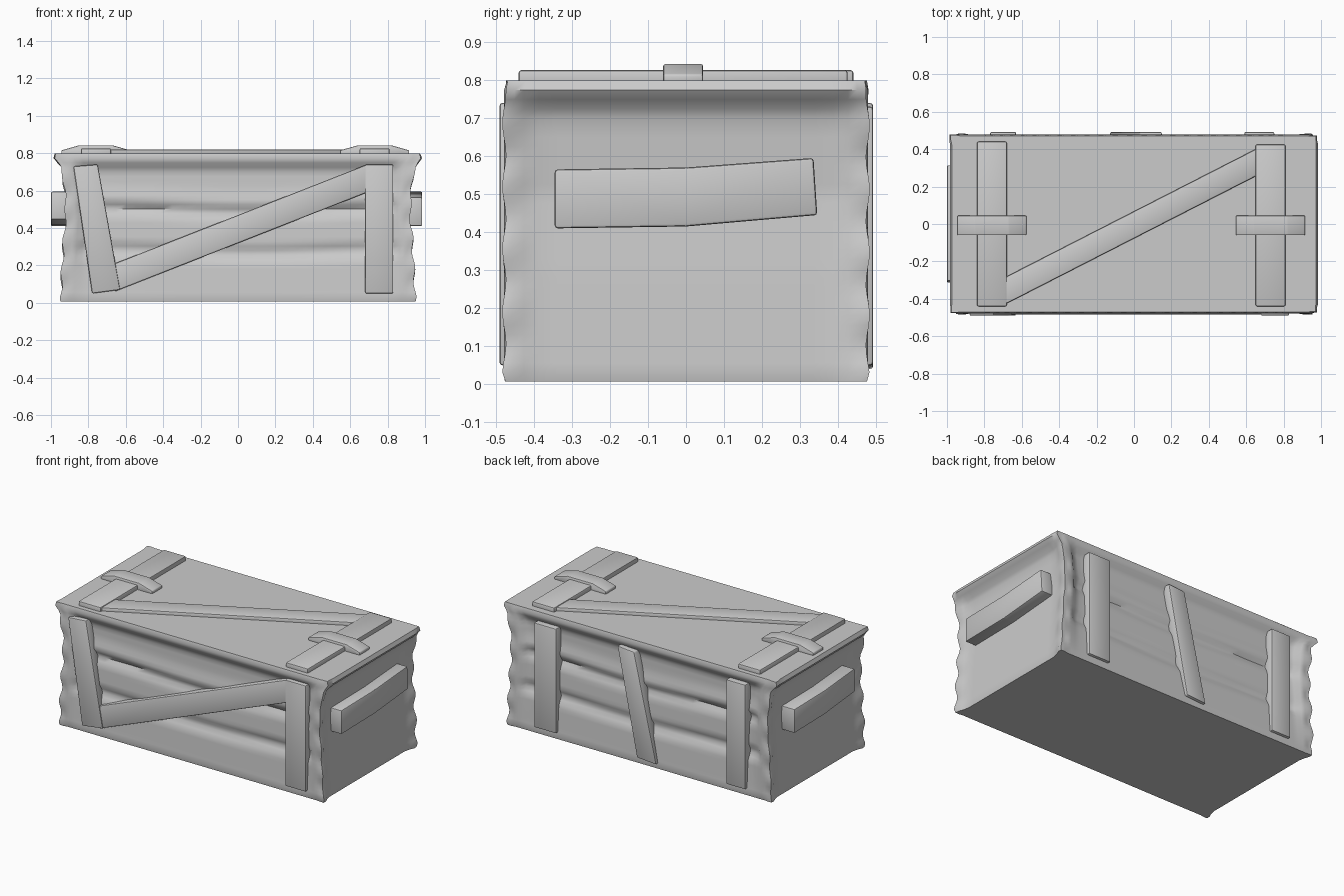
import bpy, bmesh, math, random
from mathutils import Vector

random.seed(4)
if "Cube" in bpy.data.objects:
    bpy.data.objects.remove(bpy.data.objects["Cube"], do_unlink=True)

grey = bpy.data.materials.new("plain grey")
grey.use_nodes = True
grey.diffuse_color = (0.6, 0.6, 0.6, 1)
grey.node_tree.nodes["Principled BSDF"].inputs["Base Color"].default_value = (0.6, 0.6, 0.6, 1)


def finish(name, bm, angle):
    bmesh.ops.recalc_face_normals(bm, faces=bm.faces)
    mesh = bpy.data.meshes.new(name)
    bm.to_mesh(mesh)
    bm.free()
    mesh.materials.append(grey)
    obj = bpy.data.objects.new(name, mesh)
    bpy.context.collection.objects.link(obj)
    bpy.ops.object.select_all(action="DESELECT")
    obj.select_set(True)
    bpy.context.view_layer.objects.active = obj
    bpy.ops.object.shade_smooth_by_angle(angle=math.radians(angle))
    return obj


def board(name, outline, place, inner, outer, bevel=0.008):
    """Extrude a flat outline from depth inner to depth outer, with softened edges."""
    bm = bmesh.new()
    face = bm.faces.new([bm.verts.new(place(u, v, inner)) for u, v in outline])
    move = Vector(place(0, 0, outer)) - Vector(place(0, 0, inner))
    new = bmesh.ops.extrude_face_region(bm, geom=[face])["geom"]
    bmesh.ops.translate(bm, vec=move, verts=[g for g in new if isinstance(g, bmesh.types.BMVert)])
    bmesh.ops.recalc_face_normals(bm, faces=bm.faces)
    bmesh.ops.bevel(bm, geom=list(bm.edges), offset=bevel, segments=2, profile=0.5, affect="EDGES")
    return finish(name, bm, 40)


def rect(u0, u1, v0, v1):
    return [(u0, v0), (u1, v0), (u1, v1), (u0, v1)]


def lerp(table, t):
    for (a, p), (b, q) in zip(table, table[1:]):
        if t <= b:
            return p + (q - p) * max(0, (t - a) / (b - a))
    return table[-1][1]


# Crate body: stacked rings, recessed between the corners into overlapping boards
side_recess = [(0, 0), (.05, .005), (.22, .015), (.28, .045), (.32, .025), (.45, .03),
               (.5, .055), (.54, .025), (.62, .04), (.71, .04), (.76, 0), (.8, 0)]
end_reach = [(0, .95), (.1, .945), (.3, .935), (.5, .92), (.68, .935), (.73, .95), (.77, .985), (.8, .98)]
NX, NY, NZ = 40, 20, 32


def span(n, i):
    # Points gather towards the corners
    t = 2 * i / n - 1
    return math.sin(t * math.pi / 2)


square = [(span(NX, i), -1) for i in range(NX)] + [(1, span(NY, i)) for i in range(NY)]
square += [(-x, -y) for x, y in square]
bm = bmesh.new()
rings = []
phase = [random.uniform(0, 6) for _ in range(4)]
for k in range(NZ + 1):
    z = 0.007 + 0.791 * k / NZ
    ring = []
    for u, v in square:
        reach = lerp(end_reach, z)
        wear = 0.007 * math.sin(z * 38 + phase[(u > 0) + 2 * (v > 0)])
        wx = min(1, max(0, (0.93 - abs(u)) / 0.05))
        wy = min(1, max(0, (0.93 - abs(v)) / 0.08))
        shift = 0.012 * math.sin(u * 3 + phase[0])
        x = u * reach - (0.015 * wy * u if abs(u) == 1 and z < 0.74 else 0)
        y = v * 0.478
        if abs(v) == 1:
            y -= v * wx * lerp(side_recess, min(0.8, z + shift * (z < 0.66)))
        # Chipped corners and a softened rim
        if abs(u) > 0.97 and abs(v) > 0.9:
            x += wear * u
            y += wear * 0.7 * v
        if k in (0, NZ):
            x, y = x * 0.993, y * 0.985
        ring.append(bm.verts.new((x, y, z)))
    rings.append(ring)
count = len(square)
for low, high in zip(rings, rings[1:]):
    for i in range(count):
        j = (i + 1) % count
        bm.faces.new((low[i], low[j], high[j], high[i]))
bm.faces.new(rings[0])
bm.faces.new(rings[-1])
finish("crate_body", bm, 50)


def front(u, v, d):
    return (u, -d, v)


def back(u, v, d):
    return (u, d, v)


def top(u, v, d):
    return (u, v, d)


def right_end(u, v, d):
    return (d, u, v)


def left_end(u, v, d):
    return (-d, -u, v)


# Front braces
board("front_post_tilted", [(-.88, .73), (-.75, .74), (-.63, .07), (-.78, .05)], front, .42, .49)
board("front_post_upright", rect(.68, .83, .05, .74), front, .42, .49)
board("front_diagonal", [(-.66, .06), (-.66, .21), (.69, .74), (.69, .59)], front, .42, .484)

# Back braces
board("back_post_left", rect(.59, .75, .05, .73), back, .42, .492)
board("back_post_right", rect(-.77, -.63, .05, .73), back, .42, .492)
board("back_post_slanted", [(.03, .73), (.15, .74), (.01, .05), (-.13, .04)], back, .42, .492)

# Lid boards
board("lid_board_left", rect(-.84, -.68, -.44, .44), top, .78, .826)
board("lid_board_right", rect(.65, .81, -.44, .425), top, .78, .826)
board("lid_diagonal", [(-.69, -.43), (-.69, -.285), (.66, .405), (.66, .26)], top, .78, .82)

# Cross pieces over the lid boards, thickest in the middle
for name, cx in (("lid_cross_left", -.76), ("lid_cross_right", .73)):
    shape = [(-.185, .79), (-.185, .815), (-.09, .842), (.09, .842), (.185, .815), (.185, .79)]
    board(name, [(cx + u, v) for u, v in shape], front, -.045, .06, .006)

# End grips, bent in the middle
grip = [(-.345, .41), (0, .415), (.345, .445), (.335, .595), (0, .57), (-.345, .565)]
board("grip_right", grip, right_end, .89, .985)
board("grip_left", [(u * .91, v) for u, v in grip], left_end, .89, 1.0)
